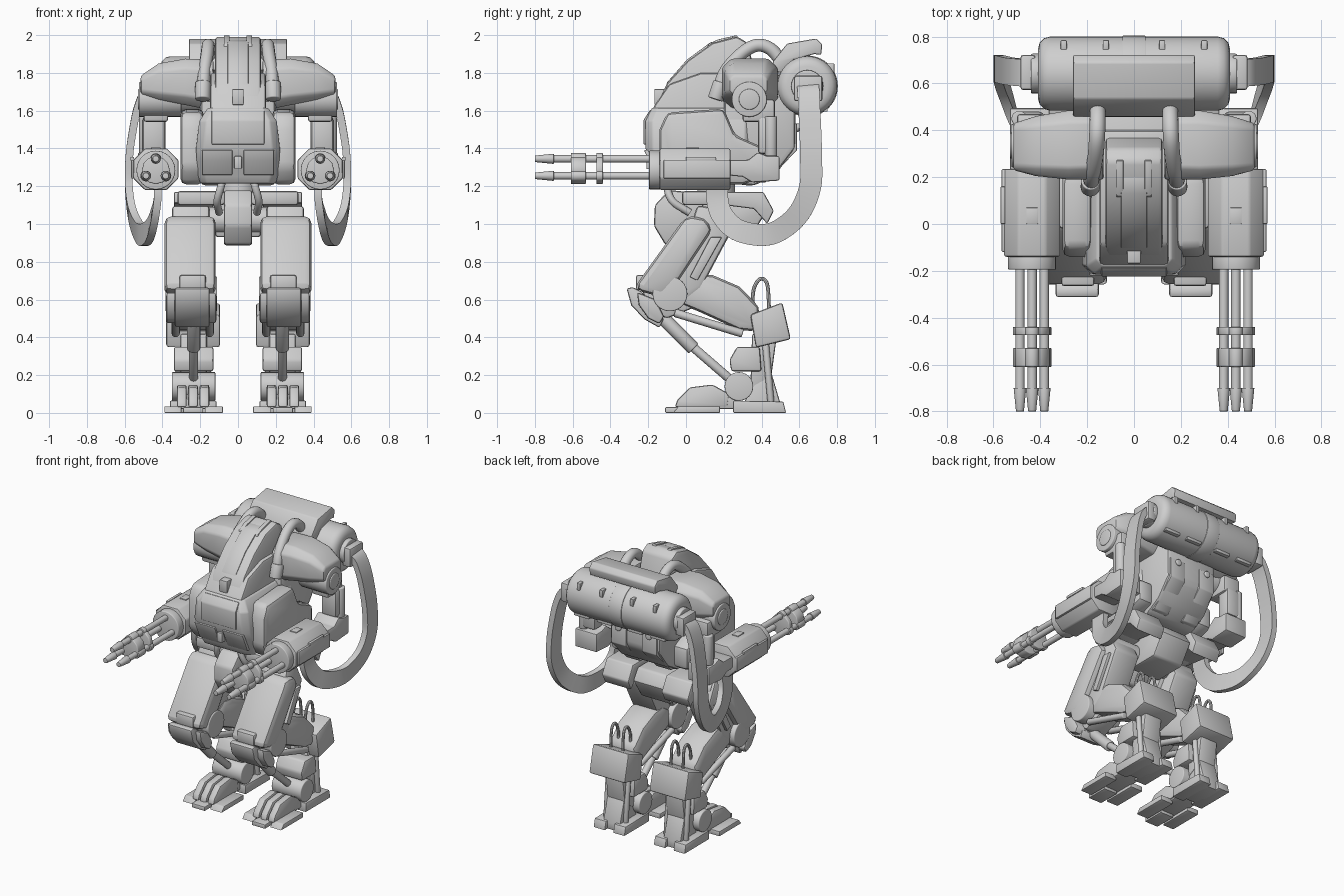
import bpy, bmesh, math
from mathutils import Vector, Matrix

grey = bpy.data.materials.new("light_grey")
grey.diffuse_color = (0.62, 0.62, 0.62, 1)


def finish(name, bm, bev=0.0, mirror=False, seg=2):
    bmesh.ops.recalc_face_normals(bm, faces=bm.faces)
    if bev:
        es = [e for e in bm.edges if e.calc_face_angle(0) > math.radians(32)]
        bmesh.ops.bevel(bm, geom=es, offset=bev, segments=seg, profile=0.5,
                        affect='EDGES', clamp_overlap=True)
    me = bpy.data.meshes.new(name)
    bm.to_mesh(me)
    bm.free()
    me.materials.append(grey)
    ob = bpy.data.objects.new(name, me)
    bpy.context.collection.objects.link(ob)
    if mirror:
        ob.modifiers.new("mirror", 'MIRROR').use_clip = False
    return ob


def skin(bm, rings):
    vs = [[bm.verts.new(p) for p in r] for r in rings]
    n = len(vs[0])
    for a, b in zip(vs, vs[1:]):
        for i in range(n):
            bm.faces.new((a[i], a[(i + 1) % n], b[(i + 1) % n], b[i]))
    bm.faces.new(vs[0])
    bm.faces.new(vs[-1])


def prism(name, pts, x0, x1, bev=0.01, mirror=False):
    """Side profile (y, z) extruded across x."""
    bm = bmesh.new()
    skin(bm, [[(x, y, z) for y, z in pts] for x in (x0, x1)])
    return finish(name, bm, bev, mirror)


def box(name, x0, x1, y0, y1, z0, z1, bev=0.006, mirror=False):
    return prism(name, [(y0, z0), (y1, z0), (y1, z1), (y0, z1)], x0, x1, bev, mirror)


def loft(name, axis, secs, ch=0.2, bev=0.01, mirror=False):
    """Chamfered rectangles (t, a0, a1, b0, b1) skinned along an axis."""
    rings = []
    for t, a0, a1, b0, b1 in secs:
        c = ch * min(a1 - a0, b1 - b0)
        o = [(a0 + c, b0), (a1 - c, b0), (a1, b0 + c), (a1, b1 - c),
             (a1 - c, b1), (a0 + c, b1), (a0, b1 - c), (a0, b0 + c)]
        put = {'x': lambda a, b: (t, a, b), 'y': lambda a, b: (a, t, b),
               'z': lambda a, b: (a, b, t)}[axis]
        rings.append([put(a, b) for a, b in o])
    bm = bmesh.new()
    skin(bm, rings)
    return finish(name, bm, bev, mirror)


def cyl(name, p, q, r, r2=None, seg=24, bev=0.006, mirror=False):
    p, q = Vector(p), Vector(q)
    d = q - p
    m = Matrix.Translation((p + q) / 2) @ d.to_track_quat('Z', 'Y').to_matrix().to_4x4()
    bm = bmesh.new()
    bmesh.ops.create_cone(bm, cap_ends=True, segments=seg, radius1=r,
                          radius2=r if r2 is None else r2, depth=d.length, matrix=m)
    return finish(name, bm, bev, mirror, 3)


def sweep(name, pts, rx, rn, sides=12, mirror=True, steps=7):
    """Smooth path with an elliptic (or, with 4 sides, flat belt) section."""
    P = [Vector(p) for p in pts]
    P = [2 * P[0] - P[1]] + P + [2 * P[-1] - P[-2]]
    path = []
    for i in range(1, len(P) - 2):
        a, b, c, d = P[i - 1:i + 3]
        for k in range(steps):
            t = k / steps
            path.append(0.5 * (2 * b + (c - a) * t + (2 * a - 5 * b + 4 * c - d) * t * t
                               + (3 * b - a - 3 * c + d) * t ** 3))
    path.append(P[-2])
    rings = []
    for i, p in enumerate(path):
        t = (path[min(i + 1, len(path) - 1)] - path[max(i - 1, 0)]).normalized()
        n = t.cross(Vector((1, 0, 0))).normalized()
        s = n.cross(t)
        if sides == 4:
            co = [(1, 1), (-1, 1), (-1, -1), (1, -1)]
        else:
            co = [(math.cos(2 * math.pi * k / sides), math.sin(2 * math.pi * k / sides))
                  for k in range(sides)]
        rings.append([p + s * u * rx + n * v * rn for u, v in co])
    bm = bmesh.new()
    skin(bm, rings)
    return finish(name, bm, 0, mirror)


# --- cockpit and hull ---
prism("canopy", [(-.17, 1.6), (-.10, 1.745), (.01, 1.865), (.14, 1.958), (.27, 1.993),
                 (.325, 1.96), (.42, 1.6)], -.122, .122, .018)
prism("canopy_spine", [(-.12, 1.68), (-.1, 1.75), (.005, 1.87), (.13, 1.962), (.2, 1.975),
                       (.2, 1.9), (0, 1.7)], -.055, .055, .003)
prism("canopy_ridge", [(.1, 1.9), (.12, 1.955), (.17, 1.977), (.27, 2.0), (.3, 1.9)],
      .045, .075, .004, True)
prism("canopy_skirt", [(-.195, 1.57), (-.165, 1.63), (-.09, 1.74), (.08, 1.8), (.4, 1.8),
                       (.45, 1.5)], -.148, .148, .018)
box("sensor", -.03, .03, -.168, -.08, 1.63, 1.715)
loft("nose", 'z', [(1.215, -.2, .2, -.14, .35), (1.25, -.21, .21, -.155, .35),
                   (1.345, -.22, .22, -.19, .35), (1.4, -.222, .222, -.215, .35),
                   (1.545, -.205, .205, -.215, .35), (1.615, -.16, .16, -.18, .35)], .09, .008)
prism("nose_panel", [(-.225, 1.42), (-.225, 1.55), (-.19, 1.605), (-.15, 1.6), (-.15, 1.42)],
      -.14, .14, .008)
prism("chin_plate", [(-.222, 1.39), (-.196, 1.335), (-.162, 1.26), (-.13, 1.26), (-.17, 1.4)],
      .03, .19, .004, True)
box("chin_latch", -.02, .02, -.21, -.17, 1.29, 1.36)
prism("side_hull", [(-.14, 1.3), (-.14, 1.5), (-.1, 1.59), (.2, 1.61), (.26, 1.47),
                    (.42, 1.4), (.42, 1.25), (.3, 1.21), (-.08, 1.21)], .18, .305, .03, True)
prism("rear_hull", [(.2, 1.22), (.36, 1.2), (.48, 1.27), (.58, 1.4), (.58, 1.6), (.5, 1.78),
                    (.2, 1.8)], -.2, .2, .03)
prism("rear_panel", [(.38, 1.22), (.42, 1.22), (.588, 1.39), (.588, 1.53), (.55, 1.54), (.5, 1.4)],
      .06, .18, .006, True)
cyl("rear_nozzle", (.12, .55, 1.51), (.12, .6, 1.51), .022, mirror=True)
sweep("neck_hose", [(.185, .165, 1.66), (.18, .2, 1.79), (.165, .28, 1.89), (.158, .37, 1.945),
                    (.155, .45, 1.925), (.155, .52, 1.84)], .034, .034)
cyl("hose_collar", (.187, .155, 1.66), (.185, .185, 1.75), .041, mirror=True)

# --- rear tank ---
cyl("tank", (-.41, .642, 1.73), (.41, .642, 1.73), .158, seg=40, bev=.052)
cyl("tank_band", (-.05, .642, 1.73), (.05, .642, 1.73), .162, seg=40, bev=.003)
cyl("tank_cap", (.4, .642, 1.73), (.44, .642, 1.73), .085, mirror=True)
prism("tank_cover", [(.455, 1.815), (.46, 1.86), (.535, 1.955), (.69, 1.982), (.722, 1.95),
                     (.715, 1.895), (.68, 1.9), (.57, 1.87), (.5, 1.80)], -.26, .26, .008)
for i, x in enumerate((.12, .3)):
    box(f"tank_clip_{i}", x - .013, x + .013, .74, .785, 1.80, 1.85, .004, True)
    box(f"tank_lower_clip_{i}", x - .06, x + .06, .72, .75, 1.595, 1.62, .004, True)

# --- ammunition belts ---
box("belt_bracket", .42, .485, .572, .722, 1.65, 1.785, .012, True)
sweep("ammo_belt", [(.43, .645, 1.735), (.49, .648, 1.705), (.53, .652, 1.62),
                    (.556, .658, 1.5), (.575, .662, 1.36),
                    (.578, .658, 1.2), (.562, .6, 1.06), (.53, .5, .97), (.5, .4, .942),
                    (.465, .27, .97), (.44, .19, 1.05), (.425, .165, 1.14),
                    (.425, .17, 1.22)], .02, .058, 4)

# --- shoulders and arms ---
loft("shoulder", 'x', [(.13, .19, .49, 1.6, 1.87), (.28, .19, .485, 1.63, 1.875),
                       (.42, .205, .46, 1.655, 1.85), (.515, .23, .43, 1.685, 1.785)],
     .2, .012, True)
cyl("shoulder_joint", (.3, .335, 1.66), (.524, .335, 1.66), .093, mirror=True)
cyl("joint_cap", (.5, .335, 1.66), (.53, .335, 1.66), .055, mirror=True)
box("shoulder_link", .37, .5, .3, .47, 1.54, 1.66, .015, True)
box("upper_arm", .385, .505, .38, .48, 1.37, 1.57, .02, True)
cyl("arm_piston", (.49, .45, 1.36), (.49, .45, 1.57), .033, mirror=True)
prism("elbow", [(.2, 1.34), (.33, 1.34), (.38, 1.38), (.43, 1.36), (.495, 1.36), (.495, 1.23),
                (.35, 1.22), (.3, 1.25), (.2, 1.26)], .36, .53, .01, True)
loft("gun_body", 'y', [(-.14, .315, .555, 1.18, 1.4), (.235, .315, .555, 1.18, 1.4)],
     .28, .01, True)
box("gun_side_plate", .54, .566, -.12, .235, 1.24, 1.34, .008, True)
box("gun_handle", .55, .57, 0, .16, 1.335, 1.355, .004, True)
box("gun_top_hatch", .41, .46, .0, .07, 1.39, 1.406, .003, True)
cyl("gun_front_ring", (.435, -.195, 1.285), (.435, -.13, 1.285), .103, mirror=True)
for i in range(3):
    a = math.radians(90 + 120 * i)
    x, z = .435 + .06 * math.cos(a), 1.285 + .06 * math.sin(a)
    cyl(f"barrel_{i}", (x, -.72, z), (x, -.16, z), .02, seg=16, bev=0, mirror=True)
    cyl(f"muzzle_{i}", (x, -.8, z), (x, -.7, z), .017, .027, 16, .002, True)
    for j, (y0, y1) in enumerate(((-.61, -.53), (-.475, -.44))):
        cyl(f"barrel_sleeve_{i}_{j}", (x, y0, z), (x, y1, z), .03, seg=16, bev=.003, mirror=True)
for j, (y0, y1) in enumerate(((-.61, -.53), (-.475, -.44))):
    cyl(f"barrel_clamp_{j}", (.435, y0, 1.285), (.435, y1, 1.285), .074, seg=12, mirror=True)

# --- waist and pelvis ---
cyl("waist", (0, .16, 1.05), (0, .16, 1.25), .1)
prism("front_guard", [(-.09, 1.18), (-.165, 1.1), (-.17, .99), (-.11, .89), (.02, .885),
                      (.1, 1.0), (.1, 1.16)], -.075, .075, .015)
sweep("belly_hose", [(.07, -.08, 1.27), (.09, -.1, 1.2), (.11, -.07, 1.12), (.1, .02, 1.06)],
      .02, .02)
box("hip_bar", .07, .32, -.02, .2, 1.1, 1.175, .015, True)
cyl("hip_axle", (-.33, .13, 1.02), (.33, .13, 1.02), .07)
prism("rear_pelvis", [(.08, 1.15), (.38, 1.15), (.43, 1.07), (.34, .93), (.1, .93)],
      -.12, .12, .015)
prism("rear_skirt", [(.12, 1.17), (.41, 1.17), (.465, 1.07), (.43, 1.0), (.36, 1.08),
                     (.12, 1.11)], .13, .34, .01, True)

# --- legs ---
prism("thigh_armour", [(.03, 1.04), (-.01, 1.03), (-.255, .69), (-.265, .65), (-.12, .61),
                       (-.04, .7), (.14, .97), (.1, 1.03)], .118, .388, .034, True)
prism("thigh_rear", [(.06, 1.1), (.17, 1.08), (.235, .95), (.08, .66), (-.02, .58),
                     (-.1, .6)], .15, .35, .02, True)
prism("thigh_side_rib", [(.13, .93), (.19, .93), (.06, .7), (.02, .72)], .34, .37, .006, True)
cyl("knee_joint", (.11, -.085, .63), (.385, -.085, .63), .092, seg=32, mirror=True)
prism("knee_cap", [(-.315, .66), (-.29, .57), (-.22, .495), (-.14, .45), (-.115, .5),
                   (-.19, .55), (-.23, .64), (-.28, .665)], .15, .335, .012, True)
prism("knee_cheek", [(-.26, .64), (-.25, .57), (-.2, .5), (-.14, .47), (-.115, .51),
                     (-.16, .6)], .115, .38, .014, True)
prism("knee_core", [(-.24, .68), (-.2, .54), (-.1, .5), (.05, .56), (-.05, .72)],
      .16, .32, .015, True)
box("knee_latch", .17, .31, -.265, -.16, .65, .73, .012, True)
prism("calf", [(-.04, .68), (.05, .735), (.14, .73), (.28, .67), (.39, .56), (.38, .43),
               (.28, .44), (.06, .54), (-.04, .58)], .135, .345, .035, True)
for i, x in enumerate((.15, .33)):
    cyl(f"calf_rod_{i}", (x, -.06, .53), (x, .3, .42), .022, seg=12, mirror=True)
for i, x in enumerate((.19, .285)):
    sweep(f"calf_hoop_{i}", [(x, .35, .56), (x, .36, .66), (x, .395, .71), (x, .43, .68),
                             (x, .44, .55)], .01, .01, 8)
prism("calf_box", [(.34, .52), (.51, .585), (.555, .39), (.37, .345)], .095, .38, .014, True)
cyl("piston_sleeve", (.235, -.14, .52), (.235, .04, .34), .036, seg=16, mirror=True)
cyl("piston_rod", (.235, 0, .38), (.235, .26, .155), .024, seg=16, mirror=True)
prism("shin", [(.35, .42), (.48, .4), (.45, .18), (.34, .12)], .165, .305, .012, True)
prism("shin_guard", [(.27, .35), (.39, .35), (.4, .22), (.24, .22), (.23, .28)],
      .13, .34, .012, True)

# --- feet ---
cyl("ankle", (.12, .28, .14), (.35, .28, .14), .076, mirror=True)
prism("heel", [(.28, .0), (.5, .0), (.5, .05), (.45, .22), (.39, .22), (.33, .1)],
      .17, .305, .01, True)
for i, x in enumerate((.115, .27)):
    prism(f"heel_pad_{i}", [(.25, 0), (.53, 0), (.515, .06), (.25, .065)], x, x + .09, .006, True)
    cyl(f"heel_strut_{i}", (x + .045, .45, .05), (x + .045, .42, .38), .018, seg=12, mirror=True)
for i, x in enumerate((.178, .238, .298)):
    prism(f"toe_{i}", [(-.06, .03), (-.045, .07), (.02, .135), (.14, .15), (.23, .1), (.22, .03)],
          x - .026, x + .026, .012, True)
box("foot_core", .16, .32, .0, .28, .02, .1, .01, True)
box("front_toe_pad", .185, .29, -.11, .05, 0, .03, .005, True)
for i, (x0, x1) in enumerate(((.08, .175), (.3, .39))):
    prism(f"side_toe_pad_{i}", [(-.07, 0), (.18, 0), (.18, .035), (-.04, .035)], x0, x1, .005, True)

# --- shading ---
for o in bpy.context.scene.objects:
    o.select_set(True)
    bpy.context.view_layer.objects.active = o
bpy.ops.object.shade_smooth_by_angle(angle=math.radians(32))
